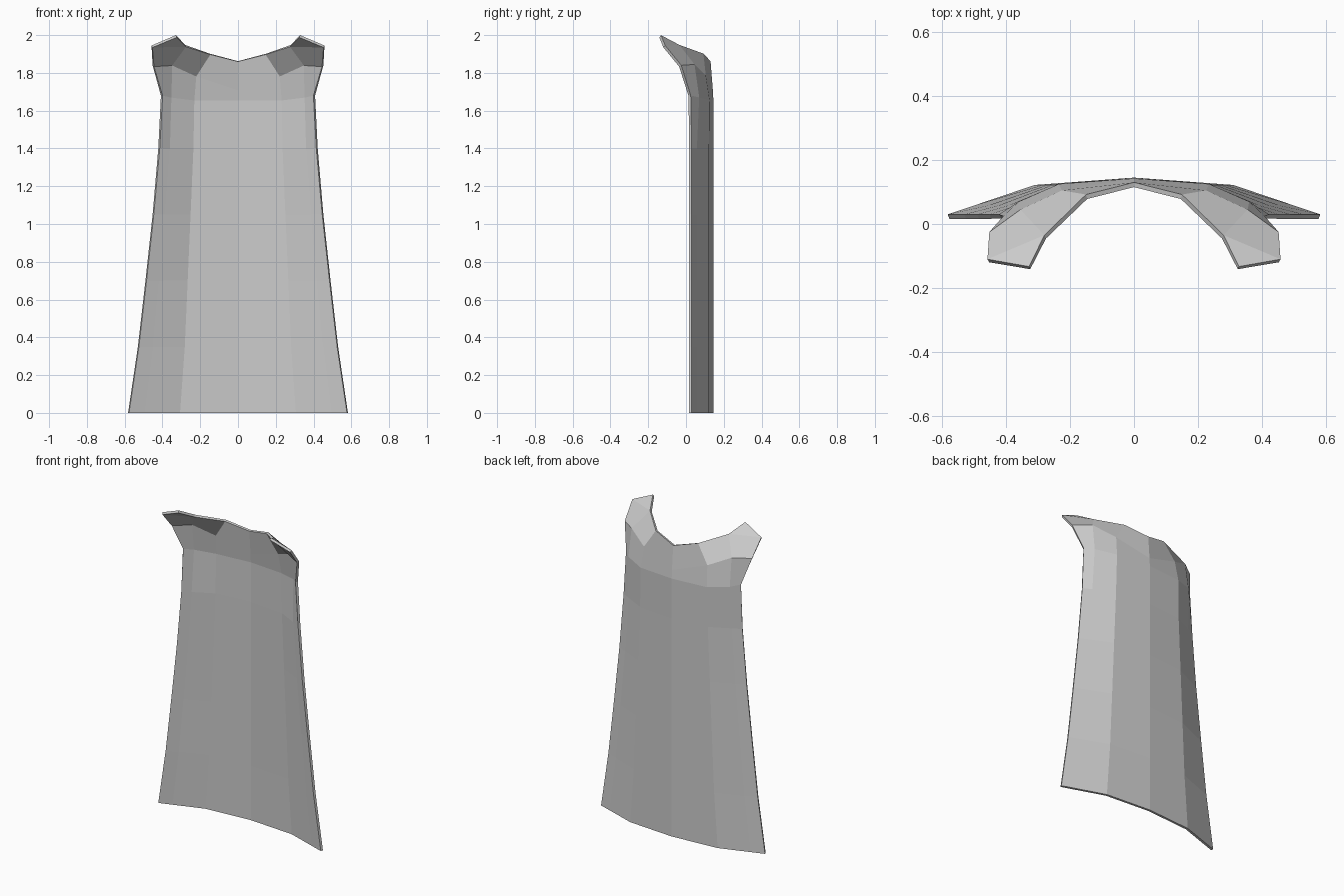
import bpy, bmesh

cube = bpy.data.objects.get("Cube")
if cube:
    bpy.data.objects.remove(cube, do_unlink=True)

# Plain grey cloth
cloth = bpy.data.materials.new("grey cloth")
cloth.use_nodes = True
cloth.diffuse_color = (0.6, 0.6, 0.6, 1)
cloth.node_tree.nodes["Principled BSDF"].inputs["Base Color"].default_value = (0.6, 0.6, 0.6, 1)

# Hanging panel: height, fold x, side edge x (left half, centre to edge)
levels = [(0, 0.31, 0.582), (0.35, 0.285, 0.53), (0.7, 0.27, 0.49),
          (1.05, 0.255, 0.452), (1.4, 0.24, 0.422)]
rows = []
for z, fold, edge in levels:
    t = 0.7
    rows.append([(0, 0.145, z), (fold, 0.122, z),
                 (fold + (edge - fold) * t, 0.122 - 0.092 * t, z), (edge, 0.03, z)])

# Shoulder line, collar bend and neckline
rows.append([(0, 0.145, 1.655), (0.235, 0.125, 1.655), (0.36, 0.07, 1.67), (0.408, 0.025, 1.68)])
rows.append([(0, 0.142, 1.71), (0.225, 0.105, 1.785), (0.355, 0.045, 1.845), (0.452, -0.025, 1.84)])
rows.append([(0, 0.13, 1.862), (0.15, 0.092, 1.902), (0.28, -0.035, 1.948), (0.458, -0.11, 1.945)])
tip = (0.328, -0.133, 2.0)

bm = bmesh.new()
grid = [[bm.verts.new(p) for p in row] for row in rows]
for low, high in zip(grid, grid[1:]):
    for i in range(len(low) - 1):
        bm.faces.new((low[i + 1], low[i], high[i], high[i + 1]))
bm.faces.new((grid[-1][3], grid[-1][2], bm.verts.new(tip)))

# Mirror the half across the centre line
copy = bmesh.ops.duplicate(bm, geom=bm.verts[:] + bm.edges[:] + bm.faces[:])["geom"]
for v in copy:
    if isinstance(v, bmesh.types.BMVert):
        v.co.x = -v.co.x
bmesh.ops.reverse_faces(bm, faces=[f for f in copy if isinstance(f, bmesh.types.BMFace)])
bmesh.ops.remove_doubles(bm, verts=bm.verts[:], dist=0.0005)

mesh = bpy.data.meshes.new("cape")
bm.to_mesh(mesh)
bm.free()
mesh.materials.append(cloth)
cape = bpy.data.objects.new("cape", mesh)
bpy.context.collection.objects.link(cape)

# Cloth thickness, grown toward the front
shell = cape.modifiers.new("thickness", "SOLIDIFY")
shell.thickness = 0.015
shell.offset = -1
